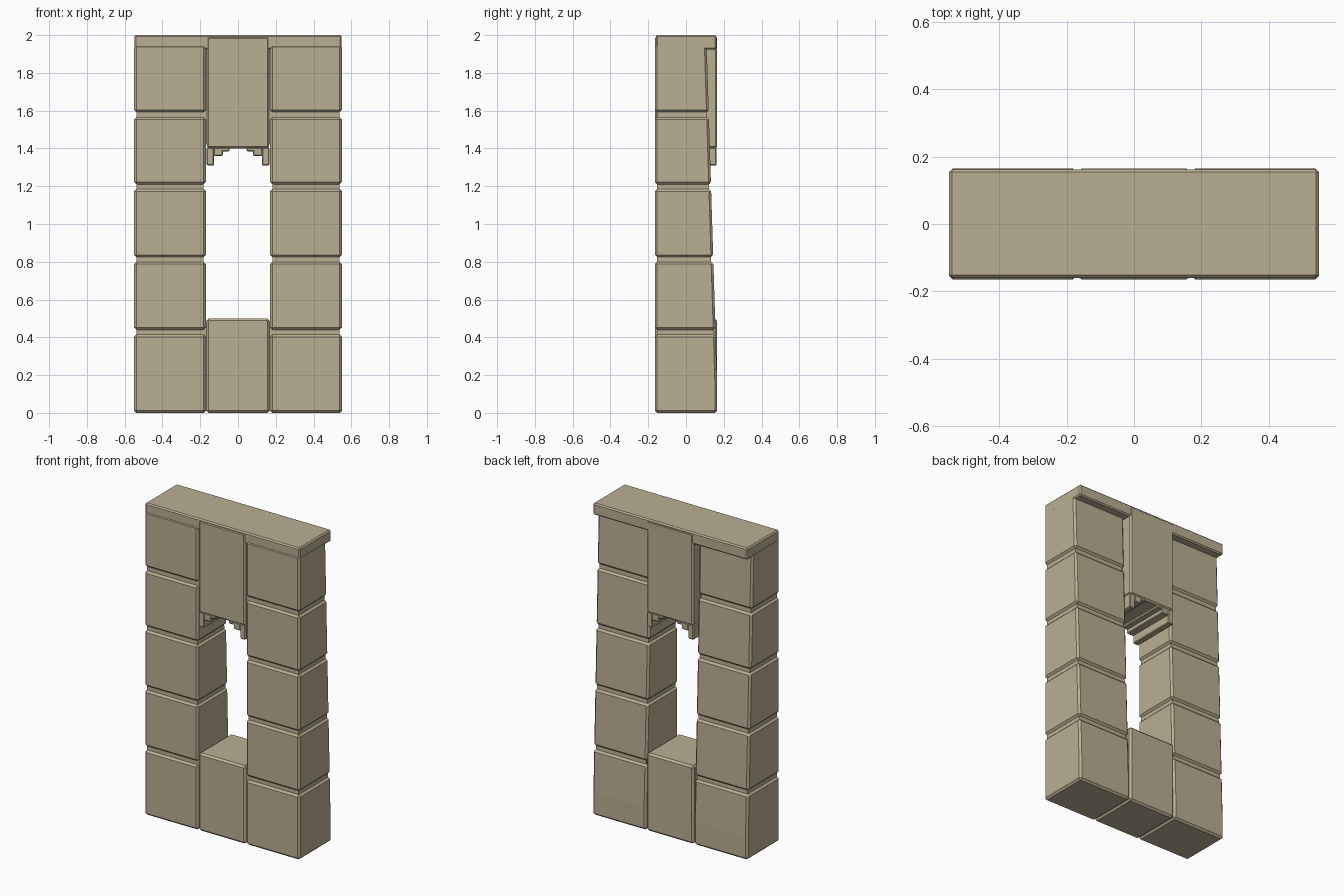
import bpy, bmesh

if "Cube" in bpy.data.objects:
    bpy.data.objects.remove(bpy.data.objects["Cube"])

FRONT = -0.165


def back(z):
    """Back face of a column: upright foot, then leaning towards the front."""
    return 0.165 - 0.055 * max(0, z - 0.15) / 1.78


def prism(name, profile, x0, x1, bevel=0.012, mirror=False):
    """Extrude a (y, z) side profile from x0 to x1, with chamfered edges."""
    bm = bmesh.new()
    face = bm.faces.new([bm.verts.new((x0, y, z)) for y, z in profile])
    ext = bmesh.ops.extrude_face_region(bm, geom=[face])
    verts = [v for v in ext["geom"] if isinstance(v, bmesh.types.BMVert)]
    bmesh.ops.translate(bm, verts=verts, vec=(x1 - x0, 0, 0))
    bmesh.ops.recalc_face_normals(bm, faces=bm.faces)
    mesh = bpy.data.meshes.new(name)
    bm.to_mesh(mesh)
    bm.free()
    obj = bpy.data.objects.new(name, mesh)
    bpy.context.collection.objects.link(obj)
    if bevel:
        mod = obj.modifiers.new("chamfer", "BEVEL")
        mod.width = bevel
        mod.segments = 1
        mod.limit_method = "ANGLE"
    if mirror:
        obj.modifiers.new("mirror", "MIRROR").use_clip = False
    mat = bpy.data.materials.get("sandstone") or bpy.data.materials.new("sandstone")
    mat.diffuse_color = (0.49, 0.43, 0.29, 1)
    mat.use_nodes = True
    mat.node_tree.nodes["Principled BSDF"].inputs["Base Color"].default_value = mat.diffuse_color
    mesh.materials.append(mat)
    return obj


def rect(y0, y1, z0, z1):
    return [(y0, z0), (y1, z0), (y1, z1), (y0, z1)]


# Stacked column blocks, mirrored to both sides
levels = [(0, 0.415), (0.44, 0.80), (0.825, 1.185), (1.21, 1.565), (1.592, 1.948)]
for i, (z0, z1) in enumerate(levels):
    pts = [(FRONT, z0), (back(z0), z0)]
    if i == 0:
        pts.append((back(0.15), 0.15))
    pts += [(back(z1), z1), (FRONT, z1)]
    prism(f"column_block_{i + 1}", pts, 0.17, 0.55, mirror=True)

# Recessed mortar core showing in the joints
core = [(FRONT + 0.012, 0.012), (back(0.15) - 0.012, 0.012), (back(0.15) - 0.012, 0.15),
        (back(1.95) - 0.012, 1.95), (FRONT + 0.012, 1.95)]
prism("column_core", core, 0.182, 0.538, 0, mirror=True)

# Fill between columns and the centre stones
prism("sill_joint", rect(-0.15, 0.135, 0.012, 0.485), 0.14, 0.20, 0, mirror=True)
prism("lintel_joint", rect(-0.15, 0.09, 1.42, 1.95), 0.14, 0.20, 0, mirror=True)

# Centre stones below and above the opening
prism("window_sill", rect(FRONT, 0.165, 0, 0.50), -0.167, 0.167)
prism("lintel", rect(FRONT, 0.165, 1.40, 1.992), -0.165, 0.165, 0.01)

# Flat cap overhanging at the back
prism("top_cap", rect(-0.16, 0.162, 1.925, 2.0), -0.549, 0.549, 0.008)

# Stepped trim under the lintel
for i, (x0, x1, z0) in enumerate([(0.127, 0.166, 1.31), (0.08, 0.129, 1.36), (0.045, 0.09, 1.385)]):
    prism(f"lintel_step_{i + 1}", rect(-0.162, 0.162, z0, 1.405), x0, x1, 0.005, mirror=True)
